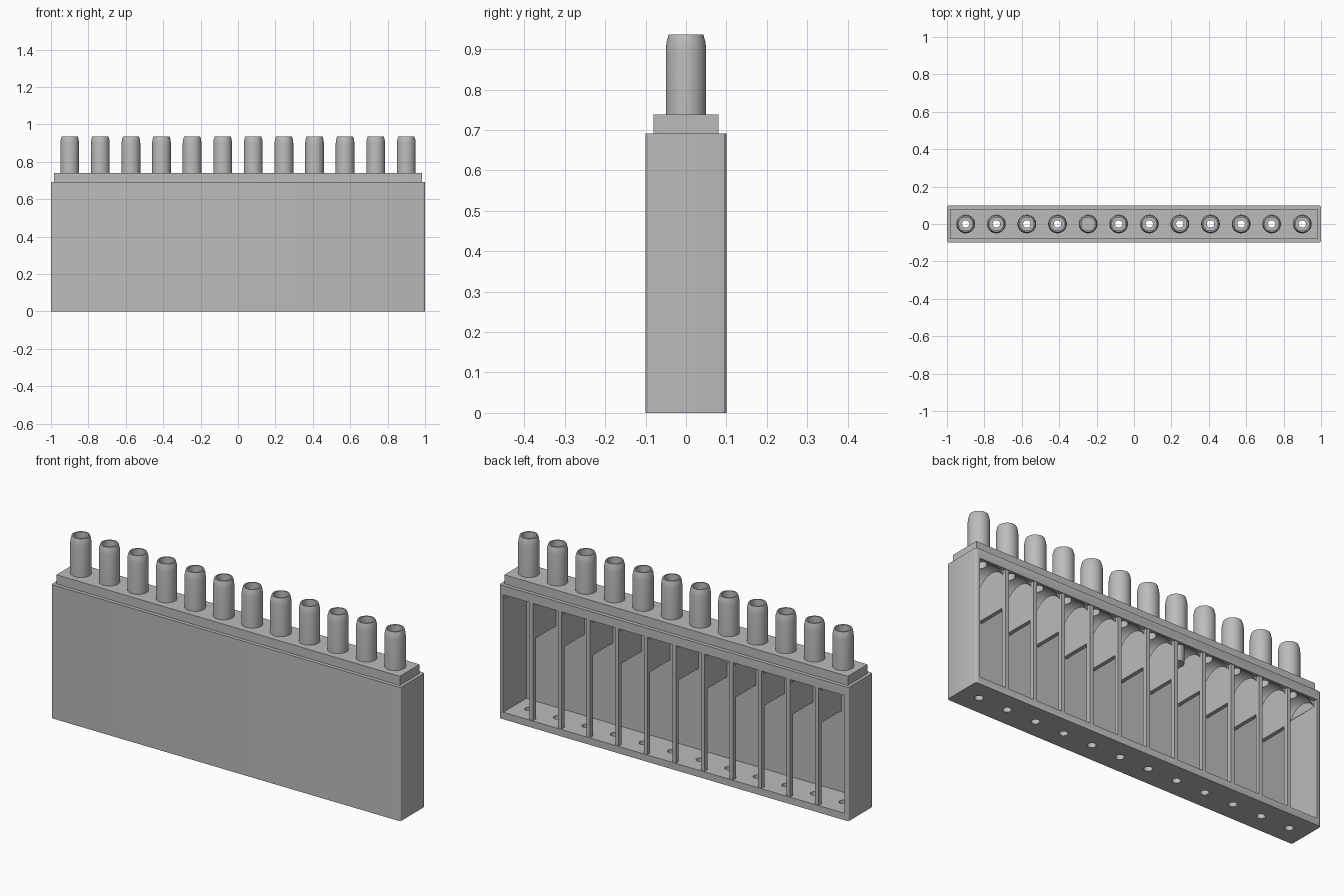
import bpy, bmesh
from mathutils import Matrix, Vector
from math import pi, cos, sin

old = bpy.data.objects.get("Cube")
if old:
    bpy.data.objects.remove(old, do_unlink=True)

COUNT = 12
PITCH = 0.1636
CENTRES = [(i - (COUNT - 1) / 2) * PITCH for i in range(COUNT)]
WALL = 0.01          # half thickness of a divider
BORE = 0.036

grey = bpy.data.materials.new("plain grey")
grey.use_nodes = True
grey.diffuse_color = (0.5, 0.5, 0.5, 1)
grey.node_tree.nodes["Principled BSDF"].inputs["Base Color"].default_value = (0.5, 0.5, 0.5, 1)


def finish(name, bm):
    bmesh.ops.recalc_face_normals(bm, faces=bm.faces[:])
    mesh = bpy.data.meshes.new(name)
    bm.to_mesh(mesh)
    bm.free()
    mesh.materials.append(grey)
    ob = bpy.data.objects.new(name, mesh)
    bpy.context.collection.objects.link(ob)
    return ob


def add_box(bm, x0, x1, y0, y1, z0, z1):
    mid = Vector((x0 + x1, y0 + y1, z0 + z1)) / 2
    size = Matrix.Diagonal((x1 - x0, y1 - y0, z1 - z0, 1))
    return bmesh.ops.create_cube(bm, size=1, matrix=Matrix.Translation(mid) @ size)


def box(name, *bounds):
    bm = bmesh.new()
    add_box(bm, *bounds)
    return finish(name, bm)


def rods(name, radius, z0, z1):
    bm = bmesh.new()
    for x in CENTRES:
        bmesh.ops.create_cone(bm, cap_ends=True, segments=32, radius1=radius, radius2=radius,
                              depth=z1 - z0, matrix=Matrix.Translation((x, 0, (z0 + z1) / 2)))
    return finish(name, bm)


def domes(name, radius, z, half_x, y0, y1):
    """Spheres trimmed to the width and depth of each cell."""
    bm = bmesh.new()
    for x in CENTRES:
        part = bmesh.new()
        bmesh.ops.create_uvsphere(part, u_segments=40, v_segments=24, radius=radius)
        for point, normal in (((half_x, 0, 0), (1, 0, 0)), ((-half_x, 0, 0), (-1, 0, 0)),
                              ((0, y0, 0), (0, -1, 0)), ((0, y1, 0), (0, 1, 0)),
                              ((0, 0, 0), (0, 0, -1))):
            bmesh.ops.bisect_plane(part, geom=part.verts[:] + part.edges[:] + part.faces[:],
                                   plane_co=point, plane_no=normal, clear_outer=True)
            bmesh.ops.holes_fill(part, edges=[e for e in part.edges if e.is_boundary], sides=0)
        bmesh.ops.translate(part, verts=part.verts[:], vec=(x, 0, z))
        temp = bpy.data.meshes.new("temp")
        part.to_mesh(temp)
        part.free()
        bm.from_mesh(temp)
        bpy.data.meshes.remove(temp)
    return finish(name, bm)


def activate(ob):
    bpy.ops.object.select_all(action='DESELECT')
    ob.select_set(True)
    bpy.context.view_layer.objects.active = ob


def cut(ob, *cutters):
    activate(ob)
    for c in cutters:
        c.hide_render = True
        mod = ob.modifiers.new("cut", 'BOOLEAN')
        mod.operation, mod.solver, mod.object = 'DIFFERENCE', 'EXACT', c
        bpy.ops.object.modifier_apply(modifier=mod.name)


def smooth(ob):
    activate(ob)
    bpy.ops.object.shade_smooth_by_angle(angle=pi / 6)


# Housing with softened upright edges
bm = bmesh.new()
add_box(bm, -1, 1, -0.1, 0.1, 0, 0.692)
upright = [e for e in bm.edges if abs(e.verts[0].co.z - e.verts[1].co.z) > 0.5]
bmesh.ops.bevel(bm, geom=upright, offset=0.011, segments=3, profile=0.5, affect='EDGES')
housing = finish("housing", bm)
top_slab = box("top_slab", -0.983, 0.983, -0.081, 0.081, 0.692, 0.739)

# Hollow interior, open at the back, with domed ceilings and drilled holes
lip = box("lip_cutter", -0.977, 0.977, 0.08, 0.2, 0.036, 0.645)
cavity = box("cavity_cutter", -0.977, 0.977, -0.089, 0.15, 0.036, 0.615)
ceiling = domes("dome_cutter", 0.12, 0.57, PITCH / 2 - WALL + 0.004, -0.089, 0.088)
bores = rods("bore_cutter", BORE, 0.6, 0.9)
drains = rods("drain_cutter", 0.02, -0.1, 0.1)
cut(housing, cavity, lip, ceiling, bores, drains)
cut(top_slab, bores)
for c in (lip, cavity, ceiling, bores, drains):
    bpy.data.objects.remove(c, do_unlink=True)
smooth(housing)
smooth(top_slab)

# Half-height partitions and slim columns between the cells
partitions, columns = bmesh.new(), bmesh.new()
for a, b in zip(CENTRES, CENTRES[1:]):
    x = (a + b) / 2
    add_box(partitions, x - WALL, x + WALL, -0.092, 0.085, 0.455, 0.675)
    add_box(columns, x - WALL, x + WALL, 0.074, 0.097, 0.03, 0.65)
finish("partitions", partitions)
finish("columns", columns)

# Row of hollow nozzles with tapered rims
profile = [(BORE, 0.735), (0.05, 0.735), (0.05, 0.9), (0.048, 0.918), (0.043, 0.936), (BORE, 0.936)]
STEPS = 32
bm = bmesh.new()
for x in CENTRES:
    rings = []
    for s in range(STEPS):
        t = 2 * pi * s / STEPS
        rings.append([bm.verts.new((x + r * cos(t), r * sin(t), z)) for r, z in profile])
    for s in range(STEPS):
        near, far = rings[s], rings[(s + 1) % STEPS]
        for k in range(len(profile)):
            j = (k + 1) % len(profile)
            bm.faces.new((near[k], far[k], far[j], near[j]))
smooth(finish("nozzles", bm))
